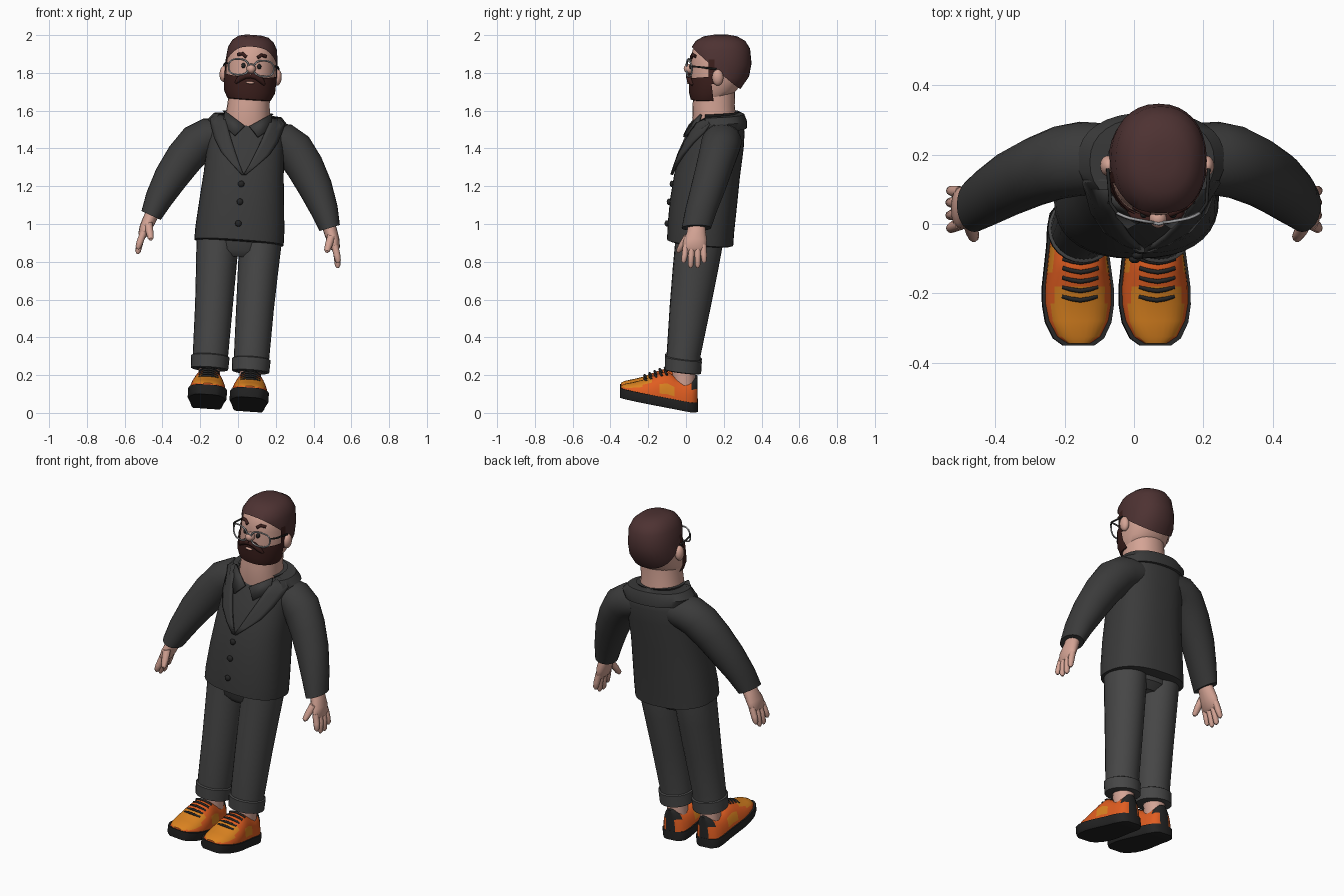
import bpy, bmesh, math
from mathutils import Matrix, Vector

if "Cube" in bpy.data.objects:
    bpy.data.objects.remove(bpy.data.objects["Cube"])

COLORS = {
    "jacket grey": (.043, .043, .043), "trouser grey": (.062, .062, .062),
    "skin": (.66, .37, .30), "hair brown": (.075, .032, .032),
    "beard brown": (.045, .014, .012), "shoe orange": (.75, .11, .015),
    "shoe amber": (.72, .23, .015), "black": (.018, .018, .018),
    "silver": (.35, .35, .36)}
MATS = {}
for key, c in COLORS.items():
    MATS[key] = bpy.data.materials.new(key)
    MATS[key].diffuse_color = (*c, 1)
OBJS = []


def finish(name, bm, mats, rule=None, angle=40):
    bmesh.ops.recalc_face_normals(bm, faces=bm.faces[:])
    bm.normal_update()
    if rule:
        for f in bm.faces:
            f.material_index = rule(f.calc_center_median(), f.normal)
    me = bpy.data.meshes.new(name)
    bm.to_mesh(me)
    bm.free()
    for m in mats.split(","):
        me.materials.append(MATS[m])
    me.shade_smooth()
    me.set_sharp_from_angle(angle=math.radians(angle))
    ob = bpy.data.objects.new(name, me)
    bpy.context.collection.objects.link(ob)
    OBJS.append(ob)
    return ob


def skin(name, rings, mats, rule=None, cuts=(), closed=True, angle=40):
    """Join rings of points into a surface, then trim it with planes."""
    bm = bmesh.new()
    vs = [[bm.verts.new(p) for p in r] for r in rings]
    n = len(rings[0])
    for a, b in zip(vs, vs[1:]):
        for i in range(n if closed else n - 1):
            j = (i + 1) % n
            bm.faces.new((a[i], a[j], b[j], b[i]))
    if closed:
        bm.faces.new(vs[0][::-1])
        bm.faces.new(vs[-1])
    bmesh.ops.recalc_face_normals(bm, faces=bm.faces[:])
    for co, no in cuts:
        bmesh.ops.bisect_plane(bm, geom=bm.verts[:] + bm.edges[:] + bm.faces[:],
                               plane_co=co, plane_no=no, clear_outer=True)
    return finish(name, bm, mats, rule, angle)


def spow(v, p):
    return math.copysign(abs(v) ** p, v)


def loft(name, secs, mats, n=20, power=2.0, slope=0, **kw):
    """Sections (x, y, z, radius across, radius in y) along a path in x and z."""
    rings = []
    for i, (x, y, z, ra, rb) in enumerate(secs):
        a, b = secs[max(i - 1, 0)], secs[min(i + 1, len(secs) - 1)]
        t = Vector((b[0] - a[0], b[2] - a[2])).normalized()
        ring = []
        for k in range(n):
            w = 2 * math.pi * k / n
            c = ra * spow(math.cos(w), 2 / power)
            d = rb * spow(math.sin(w), 2 / power)
            ring.append((x + t.y * c, y + d, z - t.x * c - slope * d))
        rings.append(ring)
    return skin(name, rings, mats, **kw)


def ball(name, loc, r, mat):
    bm = bmesh.new()
    bmesh.ops.create_uvsphere(bm, u_segments=16, v_segments=10, radius=1,
                              matrix=Matrix.Translation(loc) @ Matrix.Diagonal((*r, 1)))
    return finish(name, bm, mat)


def wire(name, pts, r, mat, cyclic=False):
    cu = bpy.data.curves.new(name, 'CURVE')
    cu.dimensions, cu.bevel_depth, cu.bevel_resolution = '3D', r, 2
    cu.use_fill_caps = True
    sp = cu.splines.new('POLY')
    sp.points.add(len(pts) - 1)
    for p, q in zip(sp.points, pts):
        p.co = (*q, 1)
    sp.use_cyclic_u = cyclic
    cu.materials.append(MATS[mat])
    ob = bpy.data.objects.new(name, cu)
    bpy.context.collection.objects.link(ob)
    OBJS.append(ob)


def body(rows):
    """Rows (z, half width, front y, back y) to loft sections."""
    return [(0, (f + b) / 2, z, w, (b - f) / 2) for z, w, f, b in rows]


def interp(rows, v):
    for a, b in zip(rows, rows[1:]):
        if a[0] <= v <= b[0]:
            t = (v - a[0]) / (b[0] - a[0])
            return [p + (q - p) * t for p, q in zip(a, b)]
    return rows[0] if v < rows[0][0] else rows[-1]


def front(rows, x, z, power):
    _, w, f, b = interp(rows, z)
    u = min(abs(x) / w, .97)
    return (f + b) / 2 - (b - f) / 2 * (1 - u ** power) ** (1 / power)


# Jacket body and collar
TORSO = [(.885, .222, -.085, .235), (.89, .237, -.10, .25), (.96, .236, -.098, .255),
         (1.1, .225, -.085, .27), (1.25, .212, -.06, .285), (1.4, .205, -.01, .305),
         (1.48, .2, .03, .31), (1.53, .18, .055, .305), (1.56, .13, .08, .28)]
loft("jacket", body(TORSO), "jacket grey", n=36, power=2.4, slope=.09)
loft("jacket_collar", body([(1.49, .2, .03, .322), (1.53, .212, .05, .322),
     (1.565, .18, .05, .308), (1.58, .135, .04, .28), (1.56, .118, .05, .265)]),
     "jacket grey", n=32, power=2.3, slope=-.05, cuts=[((0, .10, 0), (0, -1, 0))])

# Lapels and shirt collar points
LAPEL = [(1.25, 0, .012), (1.3, .025, .065), (1.36, .05, .125), (1.43, .078, .165),
         (1.49, .10, .186), (1.53, .115, .198), (1.56, .122, .165)]
for s in (-1, 1):
    rings = []
    for z, a, b in LAPEL:
        xs = [a + (b - a) * k / 4 for k in range(5)]
        rings.append([(s * x, front(TORSO, x, z, 2.4) - .016, z) for x in xs])
    ob = skin("lapel", rings, "jacket grey", closed=False)
    ob.modifiers.new("thickness", 'SOLIDIFY').thickness = .014
    ob.modifiers["thickness"].offset = 0
    ob = skin("shirt_collar", [[(s * .012, .022, 1.505), (s * .06, -.005, 1.45)],
              [(s * .12, .085, 1.575), (s * .125, .06, 1.5)]], "jacket grey", closed=False)
    ob.modifiers.new("thickness", 'SOLIDIFY').thickness = .012
for z in (1.2, 1.105, .99):
    ball("button", (-.01, front(TORSO, 0, z, 2.4) - .006, z), (.017, .012, .017), "black")

# Head, neck, hair and beard
HEAD = [(1.652, .075, .06, .2), (1.66, .105, .035, .23), (1.70, .126, .025, .27),
        (1.78, .132, .025, .325), (1.85, .130, .026, .338), (1.91, .121, .034, .33),
        (1.95, .10, .06, .305), (1.973, .07, .10, .265), (1.982, .03, .15, .22)]
NECK = [(1.46, .125, .045, .27), (1.55, .119, .033, .265), (1.62, .112, .035, .258),
        (1.70, .108, .04, .26)]
loft("neck", body(NECK), "skin", n=24, power=2.2)
loft("head", body(HEAD), "skin", n=32, power=2.2)


def grown(d):
    return body([(z + (d if z > 1.85 else -d), w + d, f - d, b + d) for z, w, f, b in HEAD])


loft("hair", grown(.009), "hair brown", n=32, power=2.2,
     cuts=[((0, .03, 1.93), (0, -.65, -.75))])
loft("beard", grown(.010), "beard brown", n=32, power=2.2,
     cuts=[((0, .03, 1.768), (0, -.12, 1)), ((0, .14, 1.7), (0, 1, .12))])
loft("sideburns", grown(.0095), "beard brown", n=32, power=2.2,
     cuts=[((0, 0, 1.87), (0, 0, 1)), ((0, 0, 1.74), (0, 0, -1)),
           ((0, .15, 0), (0, 1, 0)), ((0, .118, 0), (0, -1, 0))])
ball("nose", (0, .016, 1.812), (.025, .028, .026), "skin")
ball("mouth", (0, .012, 1.738), (.024, .008, .007), "skin")

# Face details and glasses
for s in (-1, 1):
    ball("ear", (s * .142, .168, 1.775), (.023, .03, .043), "skin")
    ball("eye", (s * .042, .028, 1.826), (.011, .011, .014), "black")
    wire("eyebrow", [(s * x, front(HEAD, x, z, 2.2) - .003, z) for x, z in
                     ((.03, 1.872), (.05, 1.888), (.075, 1.882))], .009, "beard brown")
    loft("moustache", [(0, .012, 1.776, .014, .012), (s * .03, .014, 1.772, .016, .014),
         (s * .06, .02, 1.752, .015, .014), (s * .078, .035, 1.73, .006, .008)],
         "beard brown", n=10)
    rim = [2 * math.pi * k / 24 for k in range(24)]
    wire("glasses_rim", [(s * (.067 + .053 * spow(math.cos(a), .8)),
         .004 + .028 * ((.067 + .053 * math.cos(a)) / .12) ** 2,
         1.817 + .042 * spow(math.sin(a), .8)) for a in rim], .0045, "silver", True)
    wire("glasses_temple", [(s * .12, .032, 1.832), (s * .139, .06, 1.832),
                            (s * .146, .16, 1.82)], .005, "black")
wire("glasses_bridge", [(-.016, .004, 1.83), (0, 0, 1.836), (.016, .004, 1.83)], .0045, "silver")

# Sleeves and hands
ARM = [(.12, .19, 1.45, .09, .10), (.2, .188, 1.437, .1, .107), (.255, .178, 1.40, .105, .106),
       (.32, .152, 1.315, .1, .1), (.385, .118, 1.205, .09, .094), (.44, .08, 1.09, .073, .085),
       (.474, .055, 1.0, .056, .078), (.472, .055, 1.006, .045, .066)]
HAND = [(.462, .057, 1.03, .036, .045), (.48, .055, .98, .036, .05), (.498, .048, .935, .033, .062),
        (.511, .045, .895, .025, .062), (.514, .045, .88, .014, .05)]
for s in (-1, 1):
    loft("sleeve", [(s * x, *r) for x, *r in ARM[:7]], "jacket grey", n=24)
    loft("palm", [(s * x, *r) for x, *r in HAND], "skin", n=16)
    for y0, y1, z1 in ((0, -.012, .83), (.031, .025, .805), (.062, .062, .805), (.092, .096, .83)):
        loft("finger", [(s * .507, y0, .91, .018, .017), (s * .522, (y0 + y1) / 2, .86, .018, .017),
             (s * .53, y1, z1, .015, .014), (s * .531, y1, z1 - .013, .006, .006)], "skin", n=10)
    loft("thumb", [(s * .487, .01, .96, .022, .022), (s * .476, -.018, .915, .02, .02),
         (s * .468, -.036, .88, .016, .016), (s * .466, -.04, .868, .006, .006)], "skin", n=10)

# Trousers with turned-up cuffs
loft("trouser_seat", [(0, .06, .815, .13, .08), (0, .064, .85, .2, .115),
     (0, .07, 1.0, .215, .13)], "trouser grey", n=28)
for s in (-1, 1):
    c = s * .109
    loft("trouser_leg", [(c, -.014, .22, .092, .088), (c, -.012, .3, .094, .09),
         (c, .022, .55, .1, .108), (s * .111, .05, .75, .107, .12),
         (s * .113, .068, .88, .112, .126), (s * .113, .075, 1.0, .11, .125)], "trouser grey", n=24)
    loft("trouser_cuff", [(c, -.016, .208, .088, .084), (c, -.016, .212, .099, .096),
         (c, -.014, .278, .102, .098), (c, -.014, .284, .09, .088)],
         "trouser grey", n=24, slope=.12)
    loft("ankle", [(c, -.01, .1, .055, .06), (c, -.012, .25, .058, .062)], "skin", n=16)

# Shoes: rows of (y, half width, height), tipped up toward the toe
SHOE = [(-.345, .038, .062), (-.325, .066, .076), (-.28, .088, .094), (-.23, .096, .116),
        (-.18, .096, .146), (-.14, .091, .17), (-.1, .086, .188), (-.06, .081, .17),
        (-.01, .078, .158), (.03, .07, .17), (.05, .054, .18), (.062, .03, .176)]


def tip(x, y, z):
    return (x, y, z + max(0, .03 - y) * .2)


def shoe_paint(c, n):
    if c.y > .025 and c.z > .12:
        return 2
    if c.y < -.17 and n.z > .62:
        return 1
    return 1 if -.14 < c.y < -.06 and .09 < c.z < .15 else 0


for s in (-1, 1):
    c = s * .111
    rings = [[tip(c + w * spow(math.cos(math.pi * k / 16), .8), y,
                  .03 + (h - .03) * math.sin(math.pi * k / 16) ** .8) for k in range(17)]
             for y, w, h in SHOE]
    skin("shoe_upper", rings, "shoe orange,shoe amber,black", rule=shoe_paint, angle=50)
    rings = [[tip(c + q * (w + .007), y * 1.015, z) for q, z in
              ((-.93, 0), (.93, 0), (1, .012), (1, .052), (-1, .052), (-1, .012))] for y, w, h in SHOE]
    skin("shoe_sole", rings, "black")
    for i in range(5):
        y = -.112 - .027 * i
        h = interp(SHOE, y)[2]
        wire("lace", [tip(c + x, y + dy, .034 + (h - .03) * f) for x, dy, f in
             ((-.05, .012, .9), (-.025, .004, .98), (0, 0, 1.01), (.025, .004, .98), (.05, .012, .9))],
             .0065, "black")

# Lean the whole figure sideways and rest it on the ground
lean = Matrix.Translation((-.057, 0, .0145)) @ Matrix.Rotation(math.radians(4), 4, 'Y')
for ob in OBJS:
    ob.matrix_world = lean

for m in bpy.data.materials:
    if m.users and not m.is_grease_pencil:
        m.use_nodes = True
        m.node_tree.nodes["Principled BSDF"].inputs["Base Color"].default_value = m.diffuse_color
